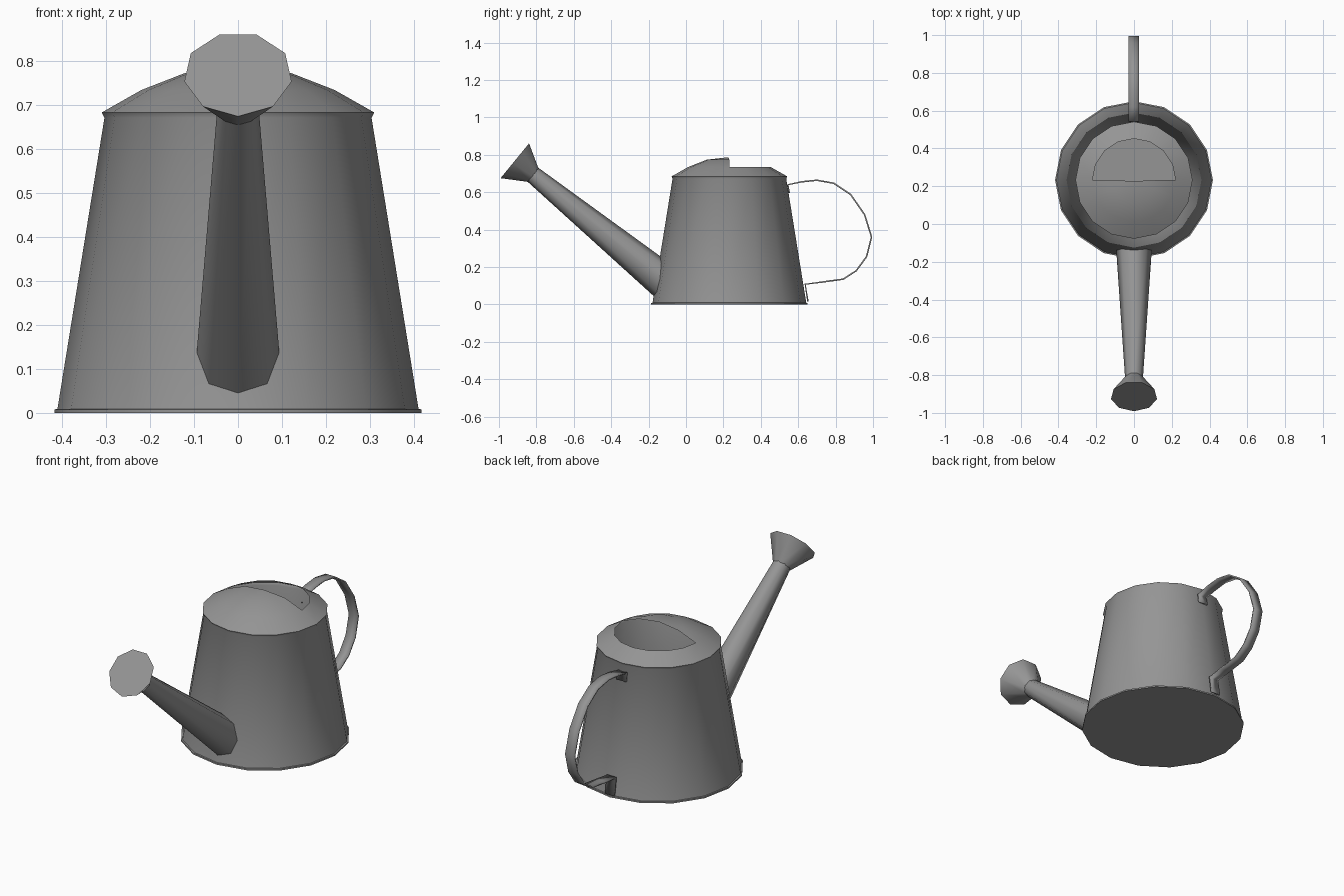
import bpy, bmesh, math
from mathutils import Vector

if "Cube" in bpy.data.objects:
    bpy.data.objects.remove(bpy.data.objects["Cube"])

metal = bpy.data.materials.new("grey metal")
metal.use_nodes = True
GREY = (0.3, 0.3, 0.3, 1)
metal.diffuse_color = GREY
metal.node_tree.nodes["Principled BSDF"].inputs["Base Color"].default_value = GREY

CY = 0.232       # body axis in y
SIDES = 16


def finish(name, bm, angle=40):
    bmesh.ops.recalc_face_normals(bm, faces=bm.faces)
    mesh = bpy.data.meshes.new(name)
    bm.to_mesh(mesh)
    bm.free()
    obj = bpy.data.objects.new(name, mesh)
    bpy.context.collection.objects.link(obj)
    mesh.materials.append(metal)
    bpy.ops.object.select_all(action='DESELECT')
    obj.select_set(True)
    bpy.context.view_layer.objects.active = obj
    bpy.ops.object.shade_smooth_by_angle(angle=math.radians(angle))
    return obj


def ring(bm, r, z, n=SIDES):
    return [bm.verts.new((r * math.cos(math.tau * i / n),
                          CY + r * math.sin(math.tau * i / n), z)) for i in range(n)]


def bridge(bm, a, b, span=None):
    n = len(a)
    for i in span or range(n):
        j = (i + 1) % n
        bm.faces.new((a[i], a[j], b[j], b[i]))


# Body: tapered wall with a thin foot rim and closed base
bm = bmesh.new()
profile = [(0.418, 0.0), (0.418, 0.008), (0.411, 0.009), (0.304, 0.672), (0.31, 0.684)]
rings = [ring(bm, r, z) for r, z in profile]
for a, b in zip(rings, rings[1:]):
    bridge(bm, a, b)
bm.faces.new(rings[0])
finish("body", bm)

# Lid: sloped collar all round, raised hood over the front half, open at the back
bm = bmesh.new()
outer, collar, hood = ring(bm, 0.31, 0.684), ring(bm, 0.22, 0.735), ring(bm, 0.12, 0.774)
bridge(bm, outer, collar)
front = range(SIDES // 2, SIDES)
bridge(bm, collar, hood, front)
peak = bm.verts.new((0, CY - 0.005, 0.787))
for i in front:
    bm.faces.new((hood[i], hood[(i + 1) % SIDES], peak))
for v in [v for v in bm.verts if not v.link_faces]:
    bm.verts.remove(v)
finish("lid", bm)

# Spout and rose share one slanted axis
neck = Vector((0, -0.82, 0.695))
axis = Vector((0, -0.774, 0.633)).normalized()
up = Vector((0, 0.633, 0.774)).normalized()
side = Vector((1, 0, 0))


def loop(bm, centre, r, n):
    # first corner points down
    return [bm.verts.new(centre + r * (side * math.sin(math.tau * i / n)
                                       - up * math.cos(math.tau * i / n))) for i in range(n)]


bm = bmesh.new()
tip = loop(bm, neck, 0.047, 8)
root = loop(bm, neck - axis * 0.78, 0.094, 8)
for v in root:           # slide each root corner along the axis to the body wall
    while math.hypot(v.co.x, v.co.y - CY) < 0.405 - 0.162 * v.co.z:
        v.co += axis * 0.004
    while math.hypot(v.co.x, v.co.y - CY) > 0.405 - 0.162 * v.co.z:
        v.co -= axis * 0.004
bridge(bm, root, tip)
finish("spout", bm, 50)

bm = bmesh.new()
small = loop(bm, neck - axis * 0.005, 0.047, 9)
wide = loop(bm, neck + axis * 0.12, 0.124, 9)
bridge(bm, small, wide)
bm.faces.new(wide)
finish("rose", bm, 50)

# Handle: flat strap with a tab against the wall at each end
path = [(0.552, 0.595), (0.545, 0.64), (0.62, 0.656), (0.70, 0.664), (0.79, 0.648),
        (0.88, 0.588), (0.955, 0.48), (0.992, 0.36), (0.965, 0.255), (0.91, 0.18),
        (0.84, 0.135), (0.73, 0.12), (0.637, 0.108), (0.652, 0.015)]
bm = bmesh.new()
rows = [[bm.verts.new((x, y, z)) for x in (-0.029, 0.027)] for y, z in path]
for a, b in zip(rows, rows[1:]):
    bm.faces.new((a[0], a[1], b[1], b[0]))
strap = finish("handle", bm)
solid = strap.modifiers.new("thickness", 'SOLIDIFY')
solid.thickness = 0.008
solid.offset = 0
